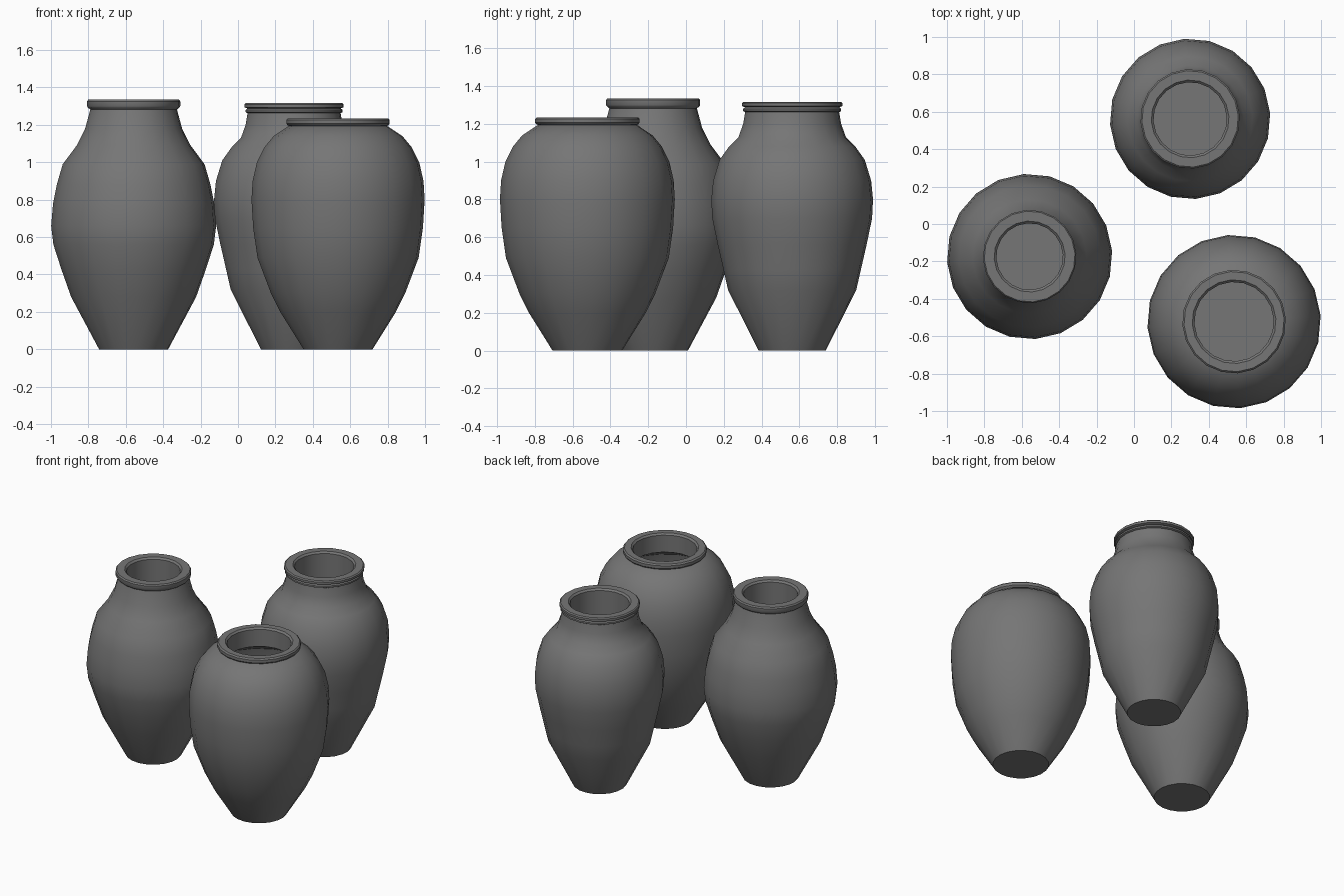
import bpy, bmesh, math

default = bpy.data.objects.get("Cube")
if default:
    bpy.data.objects.remove(default, do_unlink=True)

SIDES = 20
PHASE = math.radians(4)
WALL = 0.04
FLOOR = 0.13

clay = bpy.data.materials.new("dark grey clay")
clay.use_nodes = True
grey = (0.18, 0.18, 0.18, 1)
clay.diffuse_color = grey
shader = clay.node_tree.nodes["Principled BSDF"]
shader.inputs["Base Color"].default_value = grey
shader.inputs["Roughness"].default_value = 0.8


def lathe(name, profile, centre, closed=False):
    """Spin (radius, height) points about a vertical axis; ends get capped."""
    bm = bmesh.new()
    rings = []
    for r, z in profile:
        angles = [PHASE + math.tau * i / SIDES for i in range(SIDES)]
        rings.append([bm.verts.new((r * math.cos(a), r * math.sin(a), z)) for a in angles])
    pairs = list(zip(rings, rings[1:]))
    if closed:
        pairs.append((rings[-1], rings[0]))
    else:
        bm.faces.new(rings[0])
        bm.faces.new(rings[-1])
    for low, high in pairs:
        for i in range(SIDES):
            j = (i + 1) % SIDES
            bm.faces.new((low[i], low[j], high[j], high[i]))
    bmesh.ops.recalc_face_normals(bm, faces=bm.faces)
    mesh = bpy.data.meshes.new(name)
    bm.to_mesh(mesh)
    bm.free()
    mesh.materials.append(clay)
    obj = bpy.data.objects.new(name, mesh)
    obj.location = (*centre, 0)
    bpy.context.collection.objects.link(obj)
    bpy.ops.object.select_all(action="DESELECT")
    obj.select_set(True)
    bpy.context.view_layer.objects.active = obj
    bpy.ops.object.shade_smooth_by_angle(angle=math.radians(35))
    return obj


def radius_at(profile, height):
    for (r0, z0), (r1, z1) in zip(profile, profile[1:]):
        if z0 <= height <= z1:
            return r0 + (r1 - r0) * (height - z0) / (z1 - z0)


def jar(name, centre, outer, rim, mouth, neck_base):
    # Outer wall, straight mouth, hollow belly and inner floor in one skin
    top = outer[-1][1]
    inside = [(mouth, top), (mouth, neck_base)]
    inside += [(r - WALL, z) for r, z in reversed(outer) if FLOOR < z < neck_base - 0.03]
    inside.append((radius_at(outer, FLOOR) - WALL, FLOOR))
    lathe(name + "_body", outer + inside, centre)
    # Rolled lip with a small inner chamfer
    crown = rim[-1][1]
    bore = [(mouth + 0.012, crown), (mouth, crown - 0.012), (mouth, rim[0][1])]
    lathe(name + "_rim", rim + bore, centre, closed=True)


# Narrow-necked jar
jar("left_jar", (-0.558, -0.174),
    [(0.185, 0), (0.335, 0.28), (0.388, 0.43), (0.43, 0.56), (0.442, 0.66),
     (0.432, 0.78), (0.412, 0.88), (0.38, 0.99), (0.305, 1.09), (0.26, 1.18), (0.23, 1.29)],
    [(0.23, 1.28), (0.245, 1.292), (0.25, 1.3), (0.25, 1.326), (0.243, 1.335)],
    0.178, 1.12)

# Tall jar with a double lip
jar("back_jar", (0.3, 0.562),
    [(0.178, 0), (0.34, 0.32), (0.365, 0.43), (0.395, 0.56), (0.424, 0.7), (0.429, 0.8),
     (0.419, 0.9), (0.385, 1.01), (0.335, 1.08), (0.285, 1.13), (0.26, 1.2), (0.248, 1.27)],
    [(0.245, 1.26), (0.26, 1.268), (0.26, 1.28), (0.25, 1.288), (0.266, 1.294),
     (0.266, 1.31), (0.258, 1.317)],
    0.196, 1.1)

# Broad-shouldered jar
jar("front_jar", (0.535, -0.522),
    [(0.185, 0), (0.31, 0.2), (0.36, 0.3), (0.432, 0.49), (0.455, 0.65), (0.464, 0.8),
     (0.458, 0.9), (0.435, 1.0), (0.395, 1.08), (0.345, 1.14), (0.255, 1.2)],
    [(0.25, 1.19), (0.27, 1.197), (0.277, 1.206), (0.277, 1.226), (0.268, 1.235)],
    0.212, 1.1)
